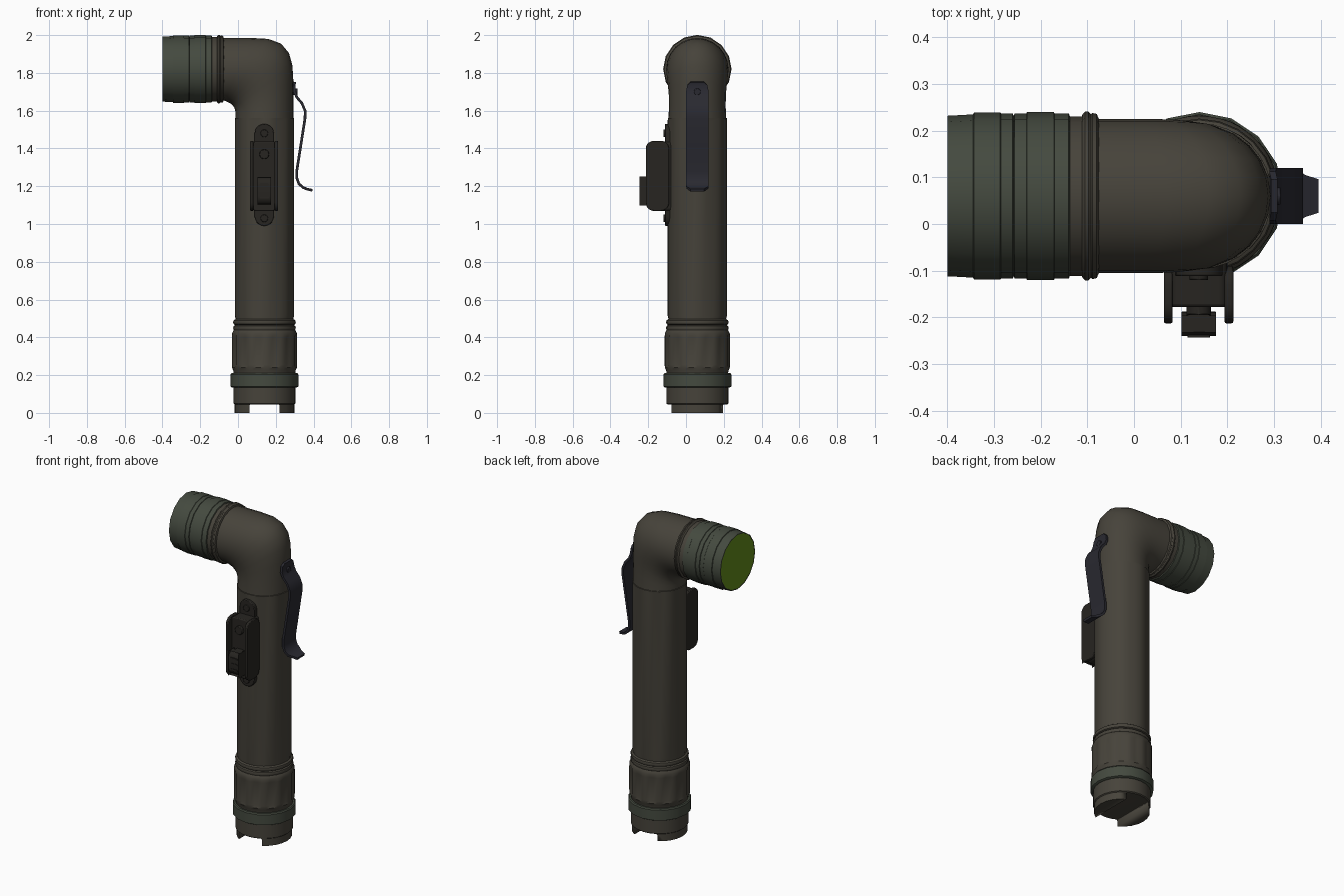
import bpy, bmesh
from math import sin, cos, pi, radians, hypot

if "Cube" in bpy.data.objects:
    bpy.data.objects.remove(bpy.data.objects["Cube"])

CX, CY, HZ = 0.14, 0.06, 1.82   # tube axis (x, y) and lamp head axis height


def material(name, rgb):
    m = bpy.data.materials.new(name)
    m.diffuse_color = (*rgb, 1)
    m.use_nodes = True
    m.node_tree.nodes["Principled BSDF"].inputs["Base Color"].default_value = m.diffuse_color
    return m


OLIVE = material("olive", (0.062, 0.056, 0.043))
GREEN = material("green_grey", (0.058, 0.068, 0.050))
DARK = material("dark_brown", (0.020, 0.018, 0.015))
STEEL = material("blue_black", (0.022, 0.022, 0.030))
LENS = material("lens_green", (0.12, 0.25, 0.01))


def finish(name, bm, mat, angle=35):
    bmesh.ops.recalc_face_normals(bm, faces=bm.faces)
    me = bpy.data.meshes.new(name)
    bm.to_mesh(me)
    bm.free()
    ob = bpy.data.objects.new(name, me)
    bpy.context.collection.objects.link(ob)
    me.materials.append(mat)
    bpy.ops.object.select_all(action='DESELECT')
    ob.select_set(True)
    bpy.context.view_layer.objects.active = ob
    bpy.ops.object.shade_smooth_by_angle(angle=radians(angle))
    return ob


def skin(name, rings, mat):
    """Bridge a list of vertex rings and cap both ends."""
    bm = bmesh.new()
    rows = [[bm.verts.new(p) for p in r] for r in rings]
    n = len(rows[0])
    for a, b in zip(rows, rows[1:]):
        for i in range(n):
            j = (i + 1) % n
            bm.faces.new((a[i], a[j], b[j], b[i]))
    bm.faces.new(rows[0])
    bm.faces.new(rows[-1])
    return finish(name, bm, mat)


def lathe(name, profile, mat, sides=16, along_x=False, period=2):
    """Profile rows: (position, radius, optional flute depth)."""
    rings = []
    for row in profile:
        h, r = row[:2]
        depth = row[2] if len(row) > 2 else 0
        ring = []
        for i in range(sides):
            t = 2 * pi * i / sides
            q = r - (depth if i % period >= (period + 1) // 2 else 0)
            if along_x:
                ring.append((h, CY + q * cos(t), HZ + q * sin(t)))
            else:
                ring.append((CX + q * cos(t), CY + q * sin(t), h))
        rings.append(ring)
    return skin(name, rings, mat)


def rrect(a0, b0, a1, b1, r, n=5):
    """Rounded rectangle outline."""
    pts = []
    for k, (a, b) in enumerate([(a1 - r, b1 - r), (a0 + r, b1 - r), (a0 + r, b0 + r), (a1 - r, b0 + r)]):
        for i in range(n + 1):
            t = (k + i / n) * pi / 2
            pts.append((a + r * cos(t), b + r * sin(t)))
    return pts


def prism(name, pts, plane, d0, d1, mat, bevel=0.0):
    f = (lambda a, b, d: (a, d, b)) if plane == 'xz' else (lambda a, b, d: (d, a, b))
    ob = skin(name, [[f(a, b, d) for a, b in pts] for d in (d0, d1)], mat)
    if bevel:
        m = ob.modifiers.new("edge", 'BEVEL')
        m.width, m.segments = bevel, 2
        m.limit_method, m.angle_limit = 'ANGLE', radians(50)
    return ob


# End cap with a slot across its foot
cap = lathe("end_cap", [(0, 0.158), (0.045, 0.158), (0.05, 0.164), (0.145, 0.164)], OLIVE, 24)
cutter = prism("slot_cutter", rrect(0.06, -0.1, 0.22, 0.045, 0.008, 2), 'xz', -0.3, 0.4, OLIVE)
cutter.hide_render = True
cutter.hide_set(True)
cut = cap.modifiers.new("slot", 'BOOLEAN')
cut.operation, cut.object = 'DIFFERENCE', cutter
lathe("cap_band", [(0.135, 0.172), (0.14, 0.18), (0.203, 0.18), (0.21, 0.175)], GREEN, 16)

# Fluted tail grip and its rings
lathe("tail_grip", [(0.205, 0.162), (0.225, 0.165), (0.24, 0.172), (0.255, 0.173, 0.007),
                    (0.40, 0.173, 0.007), (0.42, 0.172), (0.435, 0.165), (0.445, 0.158)],
      OLIVE, 48, period=4)
for k, z in enumerate((0.45, 0.48)):
    lathe(f"tail_ring_{k + 1}", [(z - 0.016, 0.154), (z - 0.010, 0.163), (z, 0.166),
                                 (z + 0.010, 0.163), (z + 0.016, 0.154)], OLIVE, 24)

# Main tube with shallow ribs
lathe("main_tube", [(0.43, 0.152), (0.50, 0.153), (0.515, 0.157, 0.004), (1.545, 0.157, 0.004),
                    (1.56, 0.156), (1.562, 0.150)], OLIVE, 32, period=4)

# Elbow: rings strung between outer and inner bend curves
outer = [(0.293, 1.555), (0.293, 1.66), (0.293, 1.76), (0.288, 1.84), (0.270, 1.905),
         (0.228, 1.955), (0.160, 1.980), (0.07, 1.985), (-0.09, 1.985)]
inner = [(-0.013, 1.555), (-0.013, 1.585), (-0.015, 1.602), (-0.020, 1.616), (-0.029, 1.629),
         (-0.041, 1.639), (-0.055, 1.646), (-0.068, 1.652), (-0.09, 1.655)]
half = [0.153, 0.150, 0.151, 0.155, 0.160, 0.163, 0.165, 0.165, 0.165]
rings = []
for (ox, oz), (ix, iz), w in zip(outer, inner, half):
    ring = []
    for i in range(24):
        c, s = cos(2 * pi * i / 24), sin(2 * pi * i / 24)
        ring.append(((ox + ix) / 2 + c * (ox - ix) / 2, CY + w * s, (oz + iz) / 2 + c * (oz - iz) / 2))
    rings.append(ring)
skin("elbow", rings, OLIVE)

# Lamp head: collar rings, bezel and lens
lathe("head_collar", [(-0.145, 0.160), (-0.138, 0.171), (-0.112, 0.171), (-0.11, 0.176), (-0.105, 0.181),
                      (-0.098, 0.181), (-0.092, 0.175), (-0.089, 0.178), (-0.08, 0.176), (-0.073, 0.160)],
      OLIVE, 16, True)
lathe("head_bezel", [(-0.388, 0.166), (-0.40, 0.168), (-0.40, 0.172), (-0.345, 0.175), (-0.343, 0.179),
                     (-0.287, 0.179), (-0.285, 0.177), (-0.260, 0.177), (-0.258, 0.172), (-0.256, 0.177),
                     (-0.231, 0.177), (-0.229, 0.180), (-0.172, 0.180), (-0.170, 0.177), (-0.140, 0.177),
                     (-0.136, 0.168)], GREEN, 16, True)
lathe("lens", [(-0.385, 0.166), (-0.399, 0.1675)], LENS, 16, True)

# Spring clip: bent strip with rounded top and tapered tip
path = [(0.301, 1.752, 0.035), (0.297, 1.735, 0.053), (0.299, 1.70, 0.06), (0.312, 1.67, 0.06),
        (0.338, 1.64, 0.06), (0.355, 1.60, 0.06), (0.355, 1.56, 0.06), (0.333, 1.42, 0.06),
        (0.311, 1.28, 0.06), (0.311, 1.245, 0.06), (0.322, 1.213, 0.06), (0.345, 1.193, 0.058),
        (0.365, 1.185, 0.045), (0.394, 1.178, 0.036)]
rings = []
for i, (x, z, w) in enumerate(path):
    a, b = path[max(i - 1, 0)], path[min(i + 1, len(path) - 1)]
    dx, dz = b[0] - a[0], b[1] - a[1]
    k = 0.007 / hypot(dx, dz)
    nx, nz = -dz * k, dx * k
    rings.append([(x + nx, CY - w, z + nz), (x + nx, CY + w, z + nz),
                  (x - nx, CY + w, z - nz), (x - nx, CY - w, z - nz)])
skin("spring_clip", rings, STEEL)
prism("clip_rivet", rrect(CY - 0.018, 1.682, CY + 0.018, 1.718, 0.018), 'yz', 0.285, 0.314, STEEL, 0.004)

# Switch: mounting plate, rivets, housing, side guards, button, slider
prism("switch_plate", rrect(0.088, 0.99, 0.190, 1.53, 0.05), 'xz', -0.112, -0.06, DARK, 0.004)
for k, z in enumerate((1.03, 1.48)):
    prism(f"switch_rivet_{k + 1}", rrect(0.119, z - 0.02, 0.159, z + 0.02, 0.02), 'xz', -0.12, -0.1, DARK, 0.004)
prism("switch_housing", rrect(0.078, 1.068, 0.200, 1.438, 0.02), 'xz', -0.178, -0.075, DARK, 0.006)
for side, x in (("left", 0.064), ("right", 0.194)):
    prism(f"switch_guard_{side}", rrect(-0.213, 1.07, -0.09, 1.44, 0.042), 'yz', x, x + 0.019, DARK, 0.004)
prism("signal_button", rrect(0.113, 1.343, 0.165, 1.395, 0.026), 'xz', -0.195, -0.17, DARK, 0.005)
prism("slider_neck", rrect(0.113, 1.11, 0.165, 1.25, 0.01), 'xz', -0.20, -0.17, DARK)
prism("slider_thumb", rrect(-0.24, 1.10, -0.188, 1.25, 0.045), 'yz', 0.102, 0.176, DARK, 0.004)
for k in range(3):
    z = 1.14 + 0.035 * k
    prism(f"slider_rib_{k + 1}", rrect(0.115, z - 0.006, 0.163, z + 0.006, 0.004, 2), 'xz', -0.243, -0.23, DARK)
